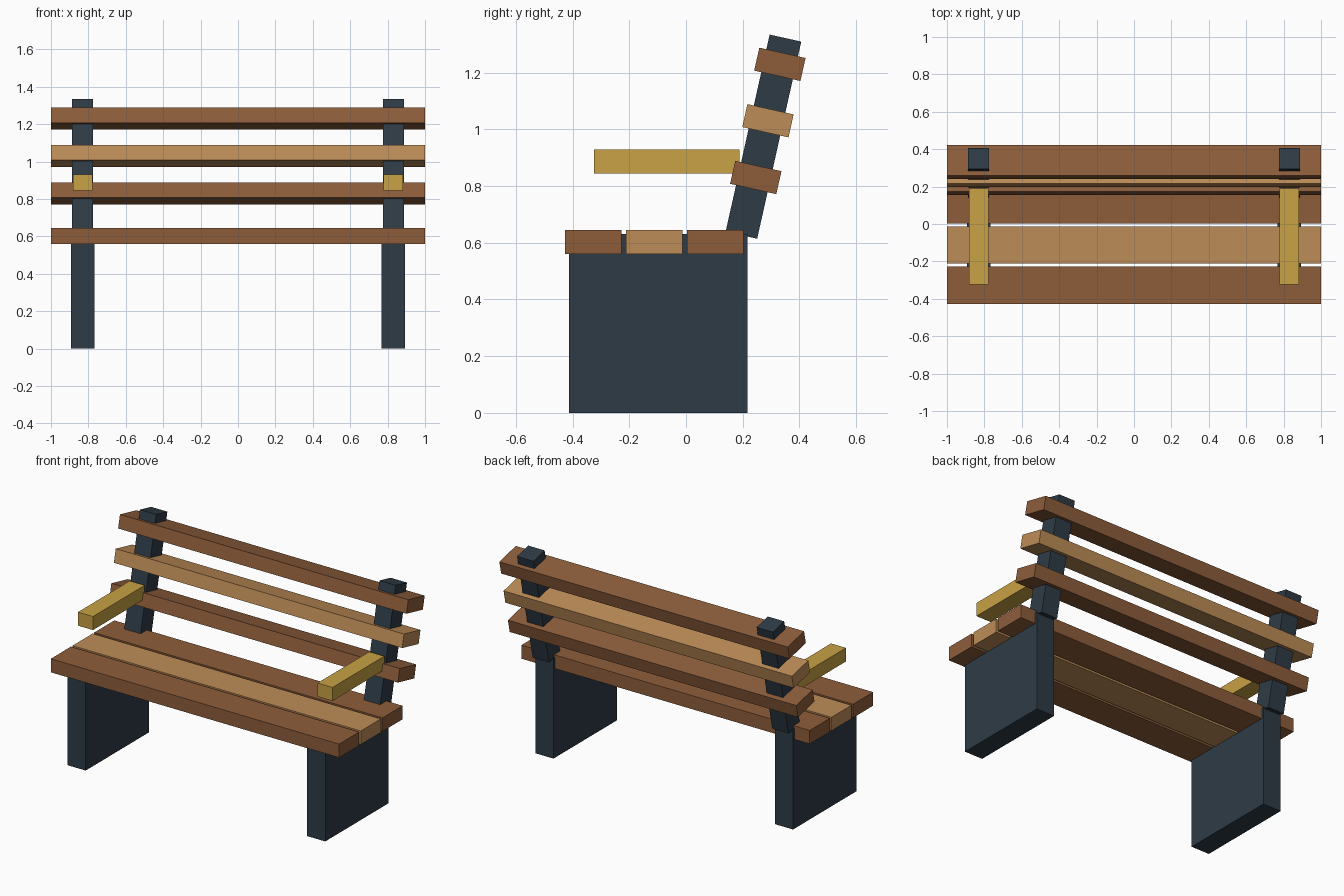
import bpy
from math import radians

cube = bpy.data.objects.get("Cube")
if cube:
    bpy.data.objects.remove(cube, do_unlink=True)


def material(name, rgb):
    m = bpy.data.materials.new(name)
    m.use_nodes = True
    m.diffuse_color = (*rgb, 1)
    m.node_tree.nodes["Principled BSDF"].inputs["Base Color"].default_value = (*rgb, 1)
    return m


brown = material("brown wood", (0.27, 0.11, 0.044))
tan = material("tan wood", (0.51, 0.265, 0.095))
golden = material("golden wood", (0.58, 0.36, 0.058))
slate = material("slate metal", (0.027, 0.044, 0.06))


def box(name, size, location, mat, tilt=0):
    bpy.ops.mesh.primitive_cube_add(size=1, location=location, rotation=(tilt, 0, 0))
    obj = bpy.context.object
    obj.name = name
    obj.scale = size
    bpy.ops.object.transform_apply(location=False, rotation=False, scale=True)
    obj.data.materials.append(mat)


LEAN = radians(-12.6)
SIDE_X = 0.831

# Seat planks
for name, y, mat in (("front", -0.327, brown), ("middle", -0.112, tan), ("rear", 0.103, brown)):
    box(f"seat_plank_{name}", (2, 0.199, 0.085), (0, y, 0.602), mat)

# Leaning backrest planks
for name, y, z, mat in (("lower", 0.246, 0.83, brown), ("middle", 0.289, 1.03, tan),
                        ("upper", 0.331, 1.229, brown)):
    box(f"back_plank_{name}", (2, 0.167, 0.083), (0, y, z), mat, LEAN)

# Side supports, uprights and armrests
for side, s in (("left", 1), ("right", -1)):
    x = s * SIDE_X
    box(f"leg_panel_{side}", (0.126, 0.628, 0.63), (x, -0.098, 0.315), slate)
    box(f"back_post_{side}", (0.113, 0.114, 0.712), (x, 0.273, 0.974), slate, LEAN)
    box(f"armrest_{side}", (0.104, 0.513, 0.085), (x, -0.068, 0.887), golden)
